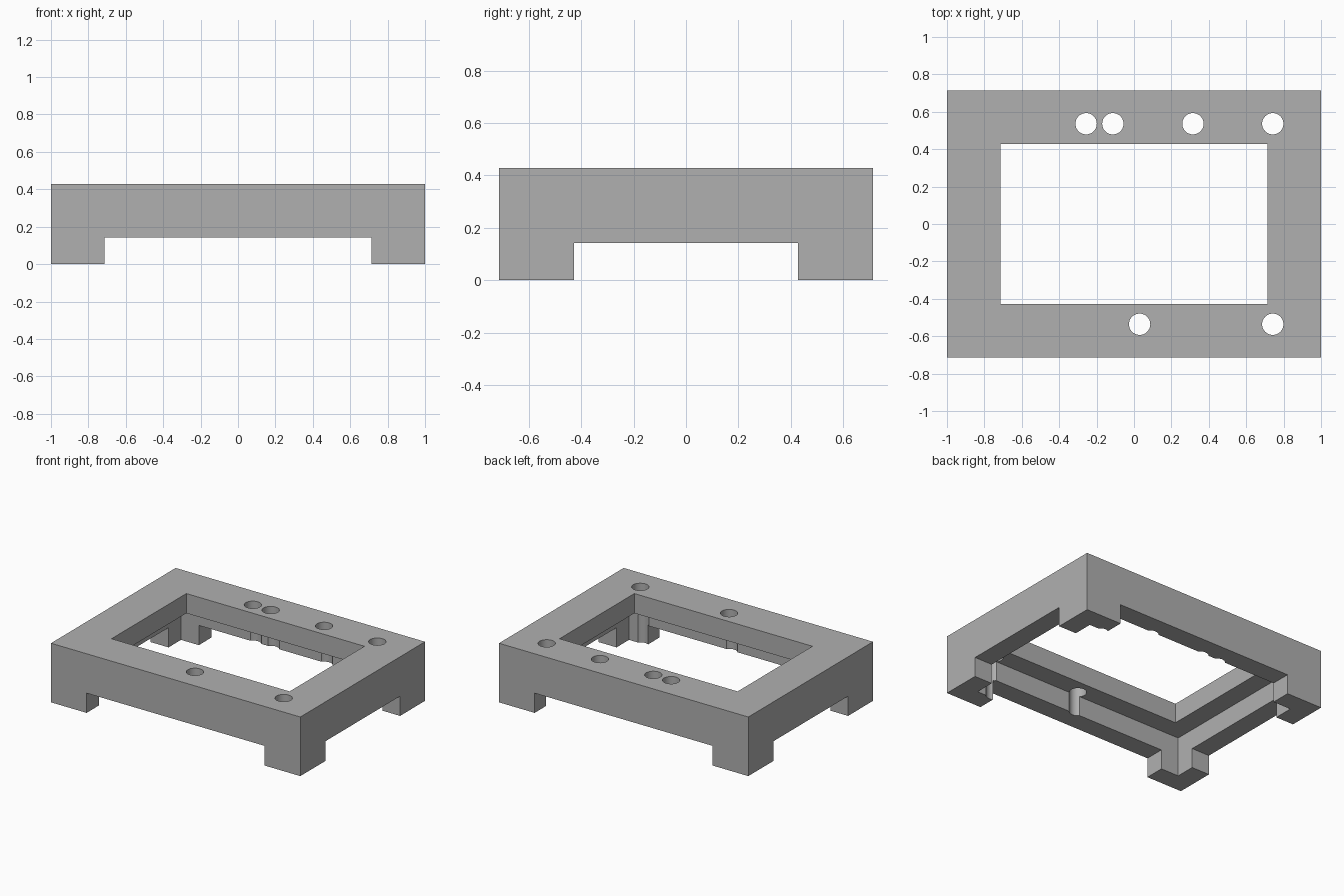
import bpy
import math

if "Cube" in bpy.data.objects:
    bpy.data.objects.remove(bpy.data.objects["Cube"], do_unlink=True)

U = 1 / 7                    # module: every main size is a multiple of this
HOLE_RADIUS = 0.057
HOLE_Y = 0.536

grey = bpy.data.materials.new("plain_grey")
grey.use_nodes = True
colour = (0.434, 0.434, 0.434, 1)
grey.diffuse_color = colour
grey.node_tree.nodes["Principled BSDF"].inputs["Base Color"].default_value = colour


def box(name, half_x, half_y, bottom, top):
    """Centred box sized in modules."""
    bpy.ops.mesh.primitive_cube_add(size=1, location=(0, 0, (bottom + top) / 2 * U))
    ob = bpy.context.object
    ob.name = name
    ob.scale = (2 * half_x * U, 2 * half_y * U, (top - bottom) * U)
    bpy.ops.object.transform_apply(location=True, rotation=False, scale=True)
    return ob


def cut(target, cutter):
    """Subtract the cutter and remove it."""
    cutter.hide_render = True
    mod = target.modifiers.new("cut", 'BOOLEAN')
    mod.operation = 'DIFFERENCE'
    mod.solver = 'EXACT'
    mod.object = cutter
    bpy.ops.object.select_all(action='DESELECT')
    target.select_set(True)
    bpy.context.view_layer.objects.active = target
    bpy.ops.object.modifier_apply(modifier=mod.name)
    bpy.data.objects.remove(cutter, do_unlink=True)


# Outer block
frame = box("frame", 7, 5, 0, 3)

# Window through the top, wider recess below, and gaps between the feet
cut(frame, box("recess_cutter", 6, 4, -1, 2))
cut(frame, box("window_cutter", 5, 3, -1, 4))
cut(frame, box("long_side_gap_cutter", 5, 8, -1, 1))
cut(frame, box("short_side_gap_cutter", 9, 3, -1, 1))

# Vertical holes, which also groove the inner walls
holes = [(x, HOLE_Y) for x in (-0.256, -0.113, 0.315, 0.742)]
holes += [(x, -HOLE_Y) for x in (0.03, 0.742)]
for x, y in holes:
    bpy.ops.mesh.primitive_cylinder_add(vertices=48, radius=HOLE_RADIUS, depth=2,
                                        location=(x, y, 0))
    cut(frame, bpy.context.object)

frame.data.materials.clear()
frame.data.materials.append(grey)
bpy.ops.object.shade_smooth_by_angle(angle=math.radians(30))
